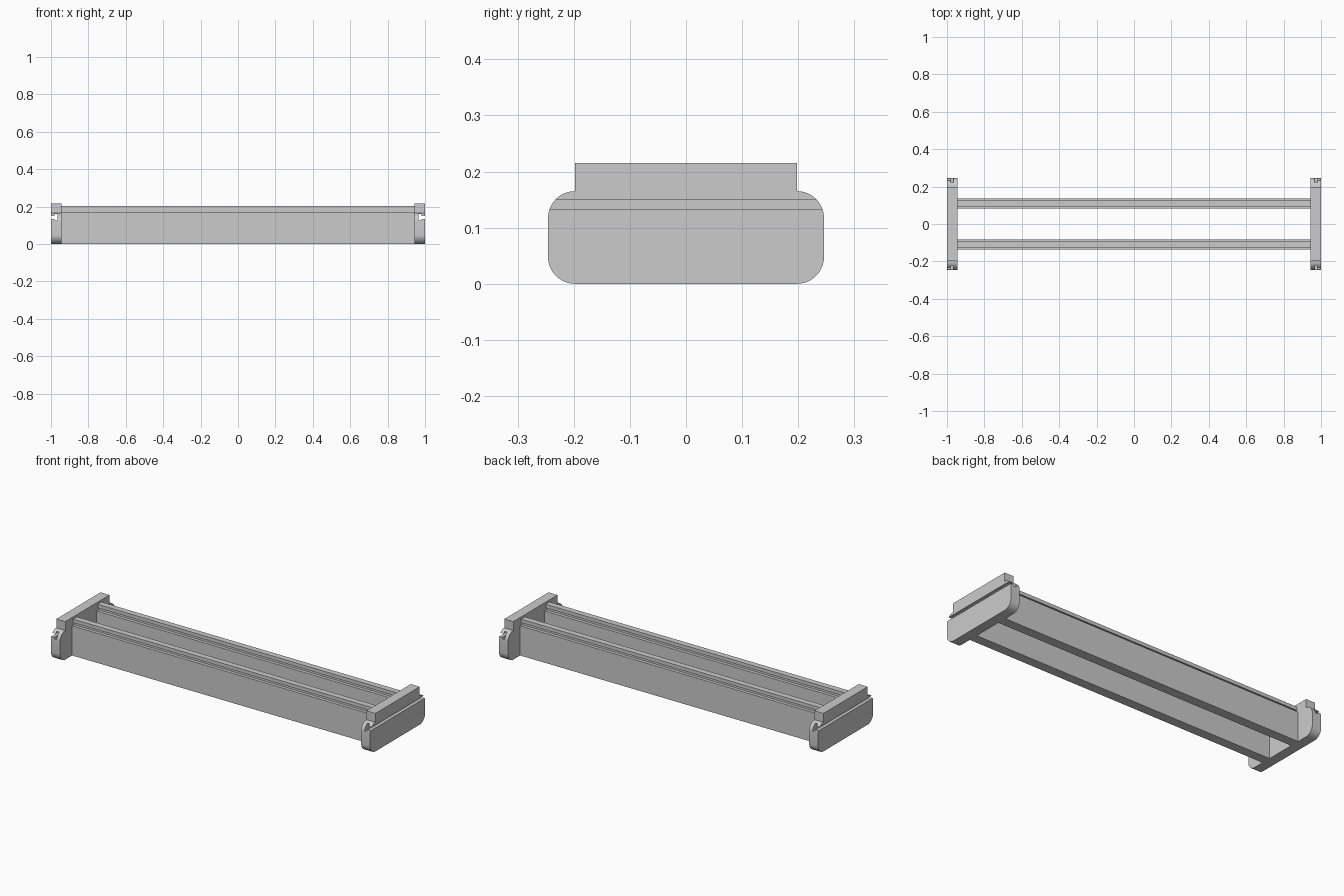
import bpy, bmesh, math

cube = bpy.data.objects.get("Cube")
if cube:
    bpy.data.objects.remove(cube, do_unlink=True)

# Single grey finish
grey = bpy.data.materials.new("plain grey")
grey.use_nodes = True
colour = (0.6, 0.6, 0.6, 1)
grey.diffuse_color = colour
grey.node_tree.nodes["Principled BSDF"].inputs["Base Color"].default_value = colour


def extrude_profile(name, profile, x0, x1):
    """Solid with a (y, z) profile swept along x."""
    bm = bmesh.new()
    face = bm.faces.new([bm.verts.new((x0, y, z)) for y, z in profile])
    swept = bmesh.ops.extrude_face_region(bm, geom=[face])
    moved = [v for v in swept["geom"] if isinstance(v, bmesh.types.BMVert)]
    bmesh.ops.translate(bm, verts=moved, vec=(x1 - x0, 0, 0))
    bmesh.ops.recalc_face_normals(bm, faces=bm.faces)
    mesh = bpy.data.meshes.new(name)
    bm.to_mesh(mesh)
    bm.free()
    mesh.materials.append(grey)
    obj = bpy.data.objects.new(name, mesh)
    bpy.context.collection.objects.link(obj)
    return obj


def box(name, x0, x1, y, z0, z1):
    return extrude_profile(name, [(-y, z0), (y, z0), (y, z1), (-y, z1)], x0, x1)


def arc(cy, cz, radius, start, steps=12):
    angles = [math.radians(start + 90 * i / steps) for i in range(steps + 1)]
    return [(cy + radius * math.cos(a), cz + radius * math.sin(a)) for a in angles]


# End plates: rounded body, raised block on top, T-slot along the outer face
INNER, HALF, RADIUS, SHOULDER, TOP = 0.944, 0.198, 0.048, 0.165, 0.215
plate_profile = (arc(-HALF, RADIUS, RADIUS, 180) + arc(HALF, RADIUS, RADIUS, 270)
                 + arc(HALF, SHOULDER - RADIUS, RADIUS, 0)
                 + [(HALF, TOP), (-HALF, TOP)]
                 + arc(-HALF, SHOULDER - RADIUS, RADIUS, 90))

for side, label in ((1, "left"), (-1, "right")):
    plate = extrude_profile(label + "_end_plate", plate_profile, side * INNER, side)
    cutters = [box(label + "_slot_neck_cutter", side * 0.975, side * 1.02, 0.3, 0.133, 0.15),
               box(label + "_slot_head_cutter", side * 0.965, side * 0.981, 0.3, 0.124, 0.159)]
    bpy.context.view_layer.objects.active = plate
    for cutter in cutters:
        cut = plate.modifiers.new("slot", "BOOLEAN")
        cut.operation, cut.solver, cut.object = "DIFFERENCE", "EXACT", cutter
        bpy.ops.object.modifier_apply(modifier=cut.name)
        bpy.data.objects.remove(cutter, do_unlink=True)
    bpy.ops.object.select_all(action="DESELECT")
    plate.select_set(True)
    bpy.ops.object.shade_smooth_by_angle(angle=math.radians(30))

# Long rails: deep wall carrying a T-shaped key along its top
WALL, NECK, HEAD = 0.027, 0.009, 0.017
half_rail = [(WALL, 0), (WALL, 0.168), (NECK, 0.168), (NECK, 0.182), (HEAD, 0.182), (HEAD, 0.202)]
rail_profile = half_rail + [(-y, z) for y, z in reversed(half_rail)]
for centre, label in ((-0.11, "front"), (0.11, "back")):
    extrude_profile(label + "_rail", [(y + centre, z) for y, z in rail_profile], -INNER, INNER)
